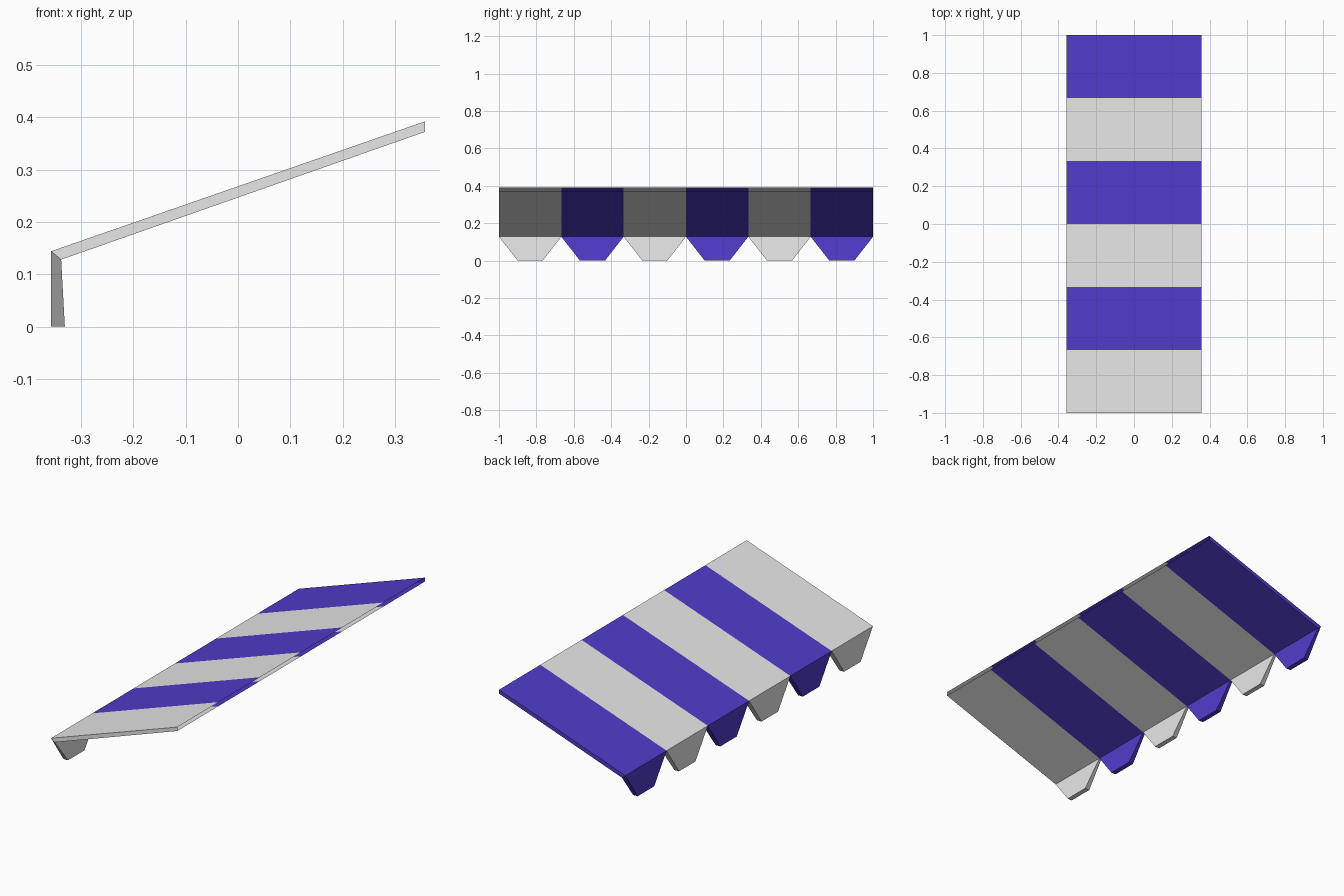
import bpy, bmesh

if "Cube" in bpy.data.objects:
    bpy.data.objects.remove(bpy.data.objects["Cube"])

N = 6                    # stripes along y
W = 2 / N                # stripe width
INSET = 0.1              # taper of each flap at its lower edge

# Profile points (x, z)
FRONT_TOP, BACK_TOP = (-0.357, 0.144), (0.357, 0.392)
BACK_LOW, FRONT_LOW = (0.357, 0.372), (-0.338, 0.128)
FLAP_OUT, FLAP_IN = (-0.357, 0.0), (-0.331, 0.0)


def material(name, rgb):
    m = bpy.data.materials.new(name)
    m.diffuse_color = (*rgb, 1)
    m.use_nodes = True
    m.node_tree.nodes["Principled BSDF"].inputs["Base Color"].default_value = m.diffuse_color
    return m


MATS = [material("off white", (0.8, 0.8, 0.8)), material("violet blue", (0.08, 0.045, 0.6))]


def make_object(name, build):
    bm = bmesh.new()
    for i in range(N):
        y0 = -1 + i * W

        def face(pts, i=i):
            f = bm.faces.new([bm.verts.new(p) for p in pts])
            f.material_index = i % 2
        build(face, i, y0, y0 + W)
    bmesh.ops.remove_doubles(bm, verts=bm.verts, dist=1e-5)
    me = bpy.data.meshes.new(name)
    bm.to_mesh(me)
    bm.free()
    for m in MATS:
        me.materials.append(m)
    bpy.context.collection.objects.link(bpy.data.objects.new(name, me))


def at(p, y):
    return (p[0], y, p[1])


# Sloping striped roof: top and underside, open along the high edge
def roof(face, i, a, b):
    face([at(FRONT_TOP, a), at(BACK_TOP, a), at(BACK_TOP, b), at(FRONT_TOP, b)])
    face([at(FRONT_LOW, b), at(BACK_LOW, b), at(BACK_LOW, a), at(FRONT_LOW, a)])
    side = [FRONT_LOW, BACK_LOW, BACK_TOP, FRONT_TOP]
    if i == 0:
        face([at(p, a) for p in side])
    if i == N - 1:
        face([at(p, b) for p in reversed(side)])


# Hanging tapered flaps, one under each stripe
def flap(face, i, a, b):
    c, d = a + INSET, b - INSET
    face([at(FRONT_TOP, a), at(FRONT_TOP, b), at(FLAP_OUT, d), at(FLAP_OUT, c)])
    face([at(FRONT_LOW, b), at(FRONT_LOW, a), at(FLAP_IN, c), at(FLAP_IN, d)])
    face([at(FRONT_TOP, a), at(FLAP_OUT, c), at(FLAP_IN, c), at(FRONT_LOW, a)])
    face([at(FRONT_LOW, b), at(FLAP_IN, d), at(FLAP_OUT, d), at(FRONT_TOP, b)])
    face([at(FLAP_OUT, c), at(FLAP_OUT, d), at(FLAP_IN, d), at(FLAP_IN, c)])


make_object("awning_roof", roof)
make_object("awning_flaps", flap)
